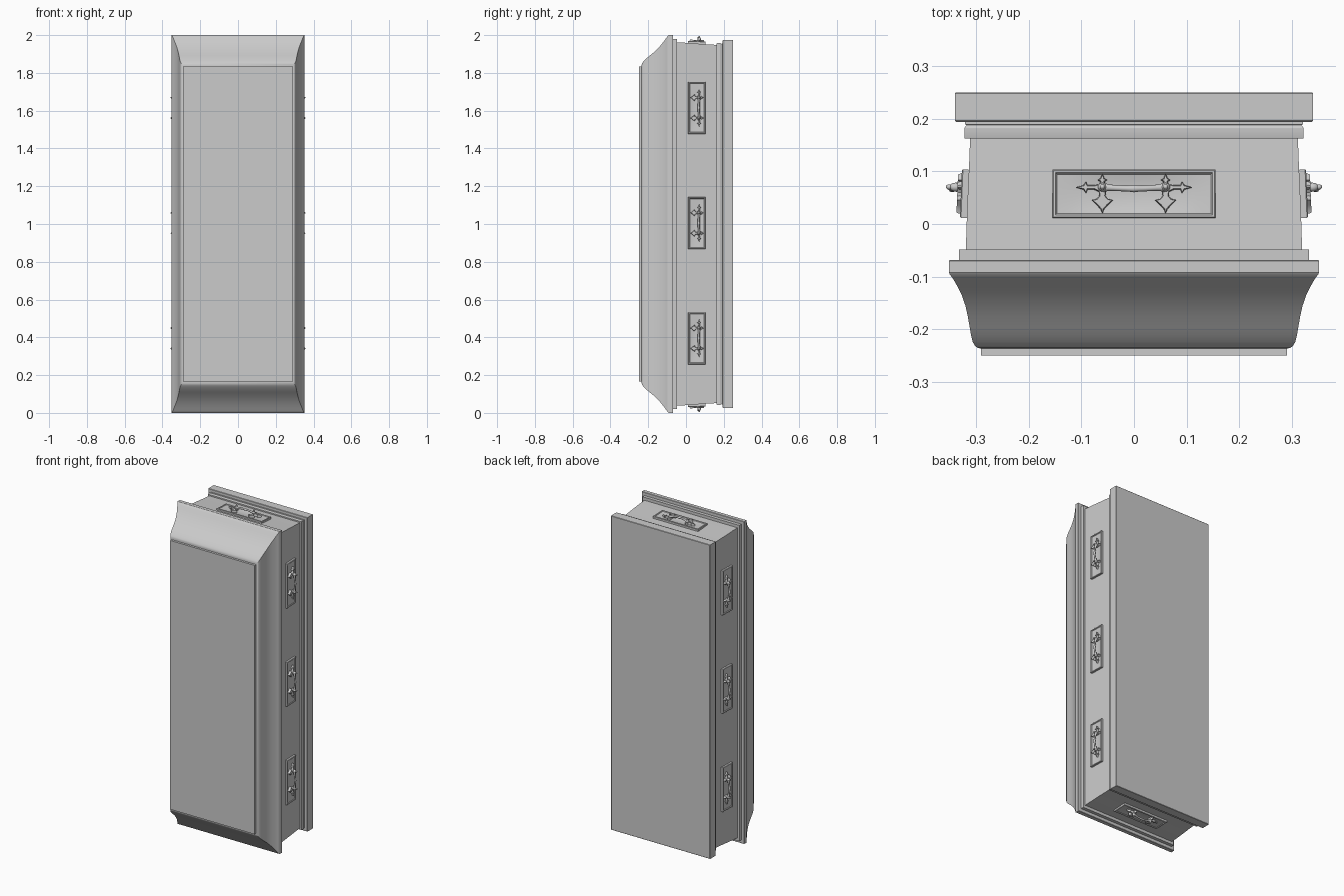
import bpy, bmesh, math
from mathutils import Vector, Matrix

if "Cube" in bpy.data.objects:
    bpy.data.objects.remove(bpy.data.objects["Cube"])


def finish(bm, name, angle=30):
    bmesh.ops.recalc_face_normals(bm, faces=bm.faces[:])
    me = bpy.data.meshes.new(name)
    bm.to_mesh(me)
    bm.free()
    ob = bpy.data.objects.new(name, me)
    bpy.context.collection.objects.link(ob)
    bpy.ops.object.select_all(action='DESELECT')
    ob.select_set(True)
    bpy.context.view_layer.objects.active = ob
    bpy.ops.object.shade_smooth_by_angle(angle=math.radians(angle))
    return ob


def bridge(bm, rings):
    for a, b in zip(rings, rings[1:]):
        n = len(a)
        for i in range(n):
            bm.faces.new((a[i], a[(i + 1) % n], b[(i + 1) % n], b[i]))


def rect_loft(name, profile):
    """Closed box whose half width and half length follow (y, hx, hz)."""
    bm = bmesh.new()
    rings = [[bm.verts.new((sx * hx, y, 1 + sz * hz))
              for sx, sz in ((-1, -1), (1, -1), (1, 1), (-1, 1))]
             for y, hx, hz in profile]
    bridge(bm, rings)
    bm.faces.new(rings[0])
    bm.faces.new(rings[-1])
    return finish(bm, name)


# Casket shell, front to back
rect_loft("lid_panel", [(-.25, .29, .834), (-.23, .29, .834)])
rect_loft("lid", [(-.236, .293, .838), (-.235, .297, .844), (-.231, .302, .853),
                  (-.224, .306, .862), (-.21, .3095, .876), (-.195, .312, .889),
                  (-.175, .3155, .905), (-.155, .320, .924), (-.135, .327, .945),
                  (-.115, .337, .970), (-.103, .344, .987), (-.095, .350, .998),
                  (-.092, .351, 1.0), (-.07, .351, 1.0), (-.068, .349, .998)])
rect_loft("lid_rim", [(-.07, .332, .98), (-.048, .332, .98)])
rect_loft("body", [(-.05, .319, .962), (-.01, .318, .96), (.03, .3165, .957),
                   (.07, .315, .954), (.11, .313, .951), (.165, .311, .948)])
rect_loft("base_moulding", [(.162, .321, .956), (.164, .322, .957), (.182, .322, .957),
                            (.185, .320, .955), (.188, .318, .953), (.189, .321, .956),
                            (.196, .321, .956)])
rect_loft("base", [(.194, .338, .972), (.196, .34, .974), (.248, .34, .974), (.25, .338, .972)])


# Fittings, made in a local frame: u along the bar, v along y, w outward
def plate(name, mat, L, W):
    bm = bmesh.new()

    def ring(u, v, w):
        return [bm.verts.new((a * u, b * v, w)) for a, b in ((-1, -1), (1, -1), (1, 1), (-1, 1))]
    h, k = L / 2, W / 2
    rings = [ring(h, k, -.012), ring(h, k, .011), ring(h - .002, k - .002, .013),
             ring(h - .006, k - .006, .013), ring(h - .009, k - .009, .009)]
    bridge(bm, rings)
    bm.faces.new(rings[0])
    # dished inner field
    n, m = 12, 8
    grid = [[bm.verts.new(((h - .009) * (2 * i / n - 1), (k - .009) * (2 * j / m - 1),
             .009 - .005 * (1 - (2 * i / n - 1) ** 2) * (1 - (2 * j / m - 1) ** 2)))
             for j in range(m + 1)] for i in range(n + 1)]
    for i in range(n):
        for j in range(m):
            bm.faces.new((grid[i][j], grid[i + 1][j], grid[i + 1][j + 1], grid[i][j + 1]))
    bmesh.ops.remove_doubles(bm, verts=bm.verts[:], dist=1e-5)
    bm.transform(mat)
    finish(bm, name)


LEAF = [(.006, .006), (.016, .004), (.028, .004), (.031, .011), (.036, .004), (.051, 0),
        (.036, -.004), (.031, -.011), (.028, -.004), (.016, -.004), (.007, -.008),
        (.006, -.016), (.011, -.022), (.020, -.024), (.010, -.034), (.003, -.042), (0, -.050),
        (-.003, -.042), (-.010, -.034), (-.020, -.024), (-.011, -.022), (-.006, -.016),
        (-.007, -.008), (-.008, 0), (-.006, .006), (-.004, .011), (-.009, .014),
        (-.004, .017), (0, .026), (.004, .017), (.009, .014), (.004, .011)]


def handle(name, mat, s):
    bm = bmesh.new()
    for side in (-1, 1):
        # pointed leaf cross
        f = bm.faces.new([bm.verts.new((side * (.06 + u) * s, .012 + v, .003)) for u, v in LEAF])
        ext = bmesh.ops.extrude_face_region(bm, geom=[f])
        top = [g for g in ext['geom'] if isinstance(g, bmesh.types.BMFace)]
        bmesh.ops.translate(bm, vec=(0, 0, .013),
                            verts=[g for g in ext['geom'] if isinstance(g, bmesh.types.BMVert)])
        top[0].normal_update()
        if top[0].normal.z < 0:
            top[0].normal_flip()
        new = bmesh.ops.inset_individual(bm, faces=top, thickness=.0018, depth=.004)
        # round boss and finial
        for r, w, zs in ((.0085, .024, 1.3), (.005, .036, 1.2)):
            bmesh.ops.create_uvsphere(
                bm, u_segments=14, v_segments=8, radius=r,
                matrix=Matrix.Translation((side * .06 * s, .012, w)) @ Matrix.Diagonal((1, 1, zs, 1)))
    # arched bar, flared at the ends
    rings, n, m = [], 16, 10
    for i in range(n + 1):
        t = 2 * i / n - 1
        r = .0055 + .0035 * t ** 6 + .0015 * max(0, 1 - abs(t) * 5)
        c = Vector((t * .058 * s, .012 - .003 * (1 - t * t), .022 + .008 * (1 - t * t)))
        rings.append([bm.verts.new(c + Vector((0, r * math.cos(a), r * math.sin(a))))
                      for a in (2 * math.pi * q / m for q in range(m))])
    bridge(bm, rings)
    bm.faces.new(rings[0])
    bm.faces.new(rings[-1])
    bm.transform(mat)
    finish(bm, name, 40)


def fitting(label, origin, u, w, L, W, s):
    u, v, w = Vector(u), Vector((0, 1, 0)), Vector(w)
    v = (v - w * .04).normalized()      # follow the sloping wall
    w = (w + Vector((0, .04, 0))).normalized()
    mat = Matrix((u, v, w)).transposed().to_4x4()
    mat.translation = Vector(origin)
    plate(label + "_plate", mat, L, W)
    handle(label + "_handle", mat, s)


for sx, side in ((1, "right"), (-1, "left")):
    for i, z in enumerate((.395, 1.005, 1.615)):
        fitting(f"{side}_{i + 1}", (sx * .3155, .057, z), (0, 0, 1), (sx, 0, 0), .275, .092, .9)
for sz, end in ((1, "head"), (-1, "foot")):
    fitting(end, (0, .057, 1 + sz * .9545), (1, 0, 0), (0, 0, sz), .31, .092, 1)
